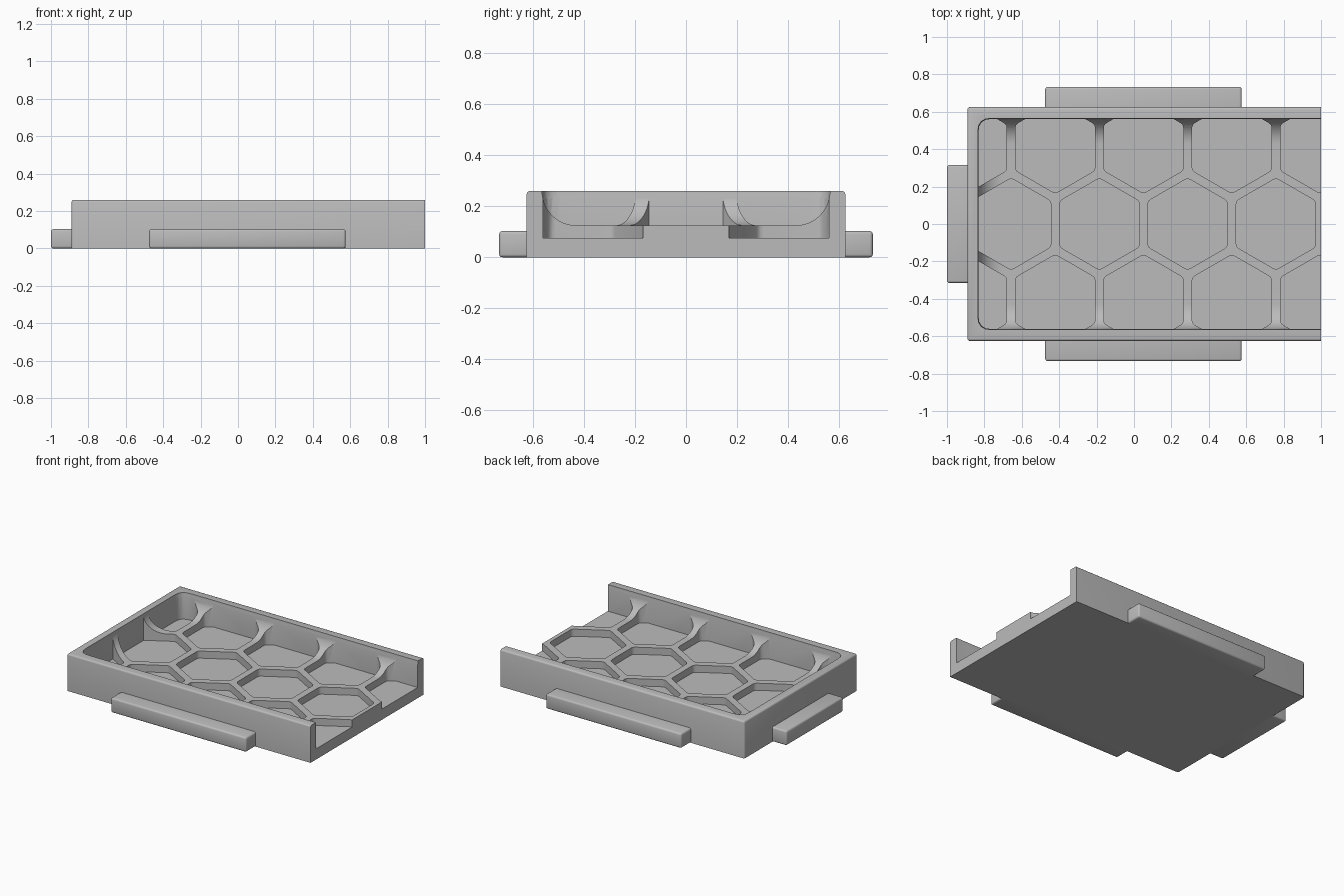
import bpy, bmesh
from math import sin, cos, pi, radians
from mathutils import Vector

cube = bpy.data.objects.get("Cube")
if cube:
    bpy.data.objects.remove(cube, do_unlink=True)

grey = bpy.data.materials.new("plain_grey")
grey.use_nodes = True
grey.diffuse_color = (0.5, 0.5, 0.5, 1)
grey.node_tree.nodes["Principled BSDF"].inputs["Base Color"].default_value = (0.5, 0.5, 0.5, 1)


def rounded(points, r, steps=4):
    """Outline with each corner replaced by a small curve."""
    pts, out = [Vector(p) for p in points], []
    for i, p in enumerate(pts):
        a = p + (pts[i - 1] - p).normalized() * r
        b = p + (pts[(i + 1) % len(pts)] - p).normalized() * r
        for k in range(steps + 1):
            t = k / steps
            out.append(a * (1 - t) ** 2 + p * 2 * t * (1 - t) + b * t ** 2)
    return out


def rect(x0, x1, y0, y1):
    return [(x0, y0), (x1, y0), (x1, y1), (x0, y1)]


def add_loft(bm, layers):
    """Closed solid through outlines stacked in z."""
    rings = [[bm.verts.new((p[0], p[1], z)) for p in outline] for outline, z in layers]
    for low, high in zip(rings, rings[1:]):
        for i in range(len(low)):
            j = (i + 1) % len(low)
            bm.faces.new((low[i], low[j], high[j], high[i]))
    bm.faces.new(rings[0][::-1])
    bm.faces.new(rings[-1])


def make(name, bm):
    bmesh.ops.recalc_face_normals(bm, faces=bm.faces)
    mesh = bpy.data.meshes.new(name)
    bm.to_mesh(mesh)
    bm.free()
    mesh.materials.append(grey)
    obj = bpy.data.objects.new(name, mesh)
    bpy.context.collection.objects.link(obj)
    return obj


def loft(name, layers):
    bm = bmesh.new()
    add_loft(bm, layers)
    return make(name, bm)


def block(name, x, y, z, keep_sharp, bevel=0.012):
    """Box with bevelled edges, except those where keep_sharp(midpoint) holds."""
    bm = bmesh.new()
    add_loft(bm, [(rect(*x, *y), z[0]), (rect(*x, *y), z[1])])
    edges = [e for e in bm.edges
             if not keep_sharp((e.verts[0].co + e.verts[1].co) / 2)]
    bmesh.ops.bevel(bm, geom=edges, offset=bevel, segments=3, profile=0.5,
                    affect='EDGES')
    return make(name, bm)


def boolean(obj, cutter, operation):
    mod = obj.modifiers.new(operation, 'BOOLEAN')
    mod.operation, mod.object, mod.solver = operation, cutter, 'EXACT'
    bpy.context.view_layer.objects.active = obj
    bpy.ops.object.modifier_apply(modifier=mod.name)
    bpy.data.objects.remove(cutter, do_unlink=True)


LEFT, WALL, FLOOR, RIB = -0.835, 0.565, 0.075, 0.125
PITCH, FLAT = 0.472, 0.425
ROW = PITCH * 3 ** 0.5 / 2

# Tray body, square at its open end and underside
body = block("tray_body", (-0.89, 1), (-0.625, 0.625), (0, 0.26),
             lambda m: m.x > 0.95 or m.z < 0.01)

# Bowl with a large cove where the walls meet the rib tops
layers, cove, count = [], 0.26 - RIB, 12
for i in range(count + 1):
    a = pi / 2 * (1 - i / count)
    inset = cove * (1 - cos(a))
    outline = rect(LEFT + inset, 1.4, -WALL + inset, WALL - inset)
    layers.append((rounded(outline, max(0.07 - inset, 0.004)), RIB + cove * (1 - sin(a))))
layers.append((layers[-1][0], 0.4))
boolean(body, loft("bowl_cutter", layers), 'DIFFERENCE')

# Honeycomb pockets, trimmed to the inside of the walls
bm = bmesh.new()
radius = FLAT / 3 ** 0.5
for row in (-1, 0, 1):
    for col in range(5):
        cx = -0.657 + PITCH * col - (PITCH / 2 if row else 0)
        corners = [(cx + radius * sin(k * pi / 3), row * ROW + radius * cos(k * pi / 3))
                   for k in range(6)]
        hexagon = rounded(corners[::-1], 0.018, 3)
        add_loft(bm, [(hexagon, 0.03), (hexagon, 0.5)])
pockets = make("pocket_cutter", bm)
lip = 0.003
inside = rounded(rect(LEFT + lip, 1.3, -WALL + lip, WALL - lip), 0.07)
boolean(pockets, loft("pocket_trim", [(inside, FLOOR), (inside, 0.4)]), 'INTERSECT')
boolean(body, pockets, 'DIFFERENCE')

# Joining tabs on the front, back and left-hand end
front_tab = block("front_tab", (-0.475, 0.575), (-0.733, -0.615), (0, 0.103),
                  lambda m: m.y > -0.62)
back_tab = block("back_tab", (-0.475, 0.575), (0.615, 0.733), (0, 0.103),
                 lambda m: m.y < 0.62)
end_tab = block("end_tab", (-1, -0.88), (-0.315, 0.315), (0, 0.103),
                lambda m: m.x > -0.885)

# Smooth the coves and keep the hard edges
for obj in (body, front_tab, back_tab, end_tab):
    bpy.ops.object.select_all(action='DESELECT')
    obj.select_set(True)
    bpy.context.view_layer.objects.active = obj
    bpy.ops.object.shade_smooth_by_angle(angle=radians(32))
